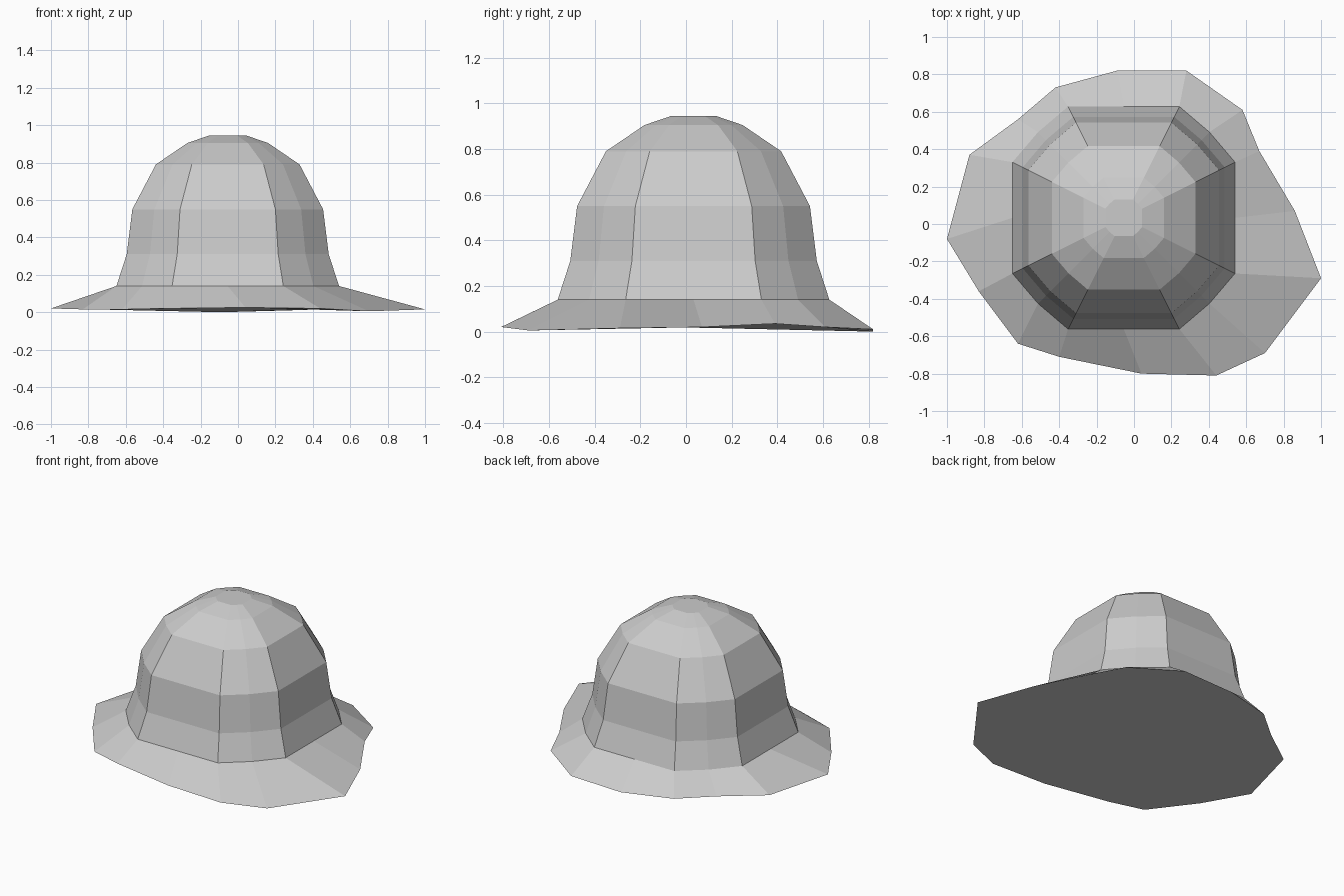
import bpy
import bmesh

cube = bpy.data.objects.get("Cube")
if cube:
    bpy.data.objects.remove(cube, do_unlink=True)

felt = bpy.data.materials.new("light grey felt")
felt.use_nodes = True
felt.diffuse_color = (0.6, 0.6, 0.6, 1)
felt.node_tree.nodes["Principled BSDF"].inputs["Base Color"].default_value = (0.6, 0.6, 0.6, 1)

CENTRE_X, CENTRE_Y = -0.055, 0.033


def crown_ring(half, z):
    """Square outline with broken corners, anticlockwise from +x."""
    quarter = [(1, 0), (1, 0.5), (0.77, 0.77), (0.5, 1)]
    points = []
    for _ in range(4):
        points += [(CENTRE_X + half * x, CENTRE_Y + half * y, z) for x, y in quarter]
        quarter = [(-y, x) for x, y in quarter]
    return points


def loft(name, rings, cap_bottom=False, cap_top=False):
    """Join matching rings, listed from bottom to top, with quads."""
    bm = bmesh.new()
    loops = [[bm.verts.new(p) for p in ring] for ring in rings]
    for low, high in zip(loops, loops[1:]):
        for i in range(len(low)):
            j = (i + 1) % len(low)
            bm.faces.new((low[i], low[j], high[j], high[i]))
    if cap_bottom:
        bm.faces.new(loops[0][::-1])
    if cap_top:
        bm.faces.new(loops[-1])
    mesh = bpy.data.meshes.new(name)
    bm.to_mesh(mesh)
    bm.free()
    mesh.materials.append(felt)
    obj = bpy.data.objects.new(name, mesh)
    bpy.context.collection.objects.link(obj)
    return obj


# Domed crown: half width and height of each ring
profile = [(0.595, 0.14), (0.54, 0.31), (0.51, 0.55),
           (0.384, 0.79), (0.215, 0.905), (0.098, 0.945)]
loft("hat_crown", [crown_ring(h, z) for h, z in profile], cap_top=True)

# Uneven floppy brim, closed underneath
brim_edge = [
    (0.86, 0.07, 0.02), (0.67, 0.39, 0.035), (0.58, 0.61, 0.02), (0.28, 0.82, 0.01),
    (-0.09, 0.82, 0.0), (-0.42, 0.73, 0.01), (-0.62, 0.56, 0.015), (-0.88, 0.37, 0.02),
    (-1.0, -0.08, 0.02), (-0.83, -0.36, 0.015), (-0.62, -0.64, 0.015), (-0.40, -0.71, 0.02),
    (0.04, -0.80, 0.025), (0.44, -0.81, 0.02), (0.70, -0.69, 0.005), (1.0, -0.29, 0.015),
]
loft("hat_brim", [brim_edge, crown_ring(*profile[0])], cap_bottom=True)
